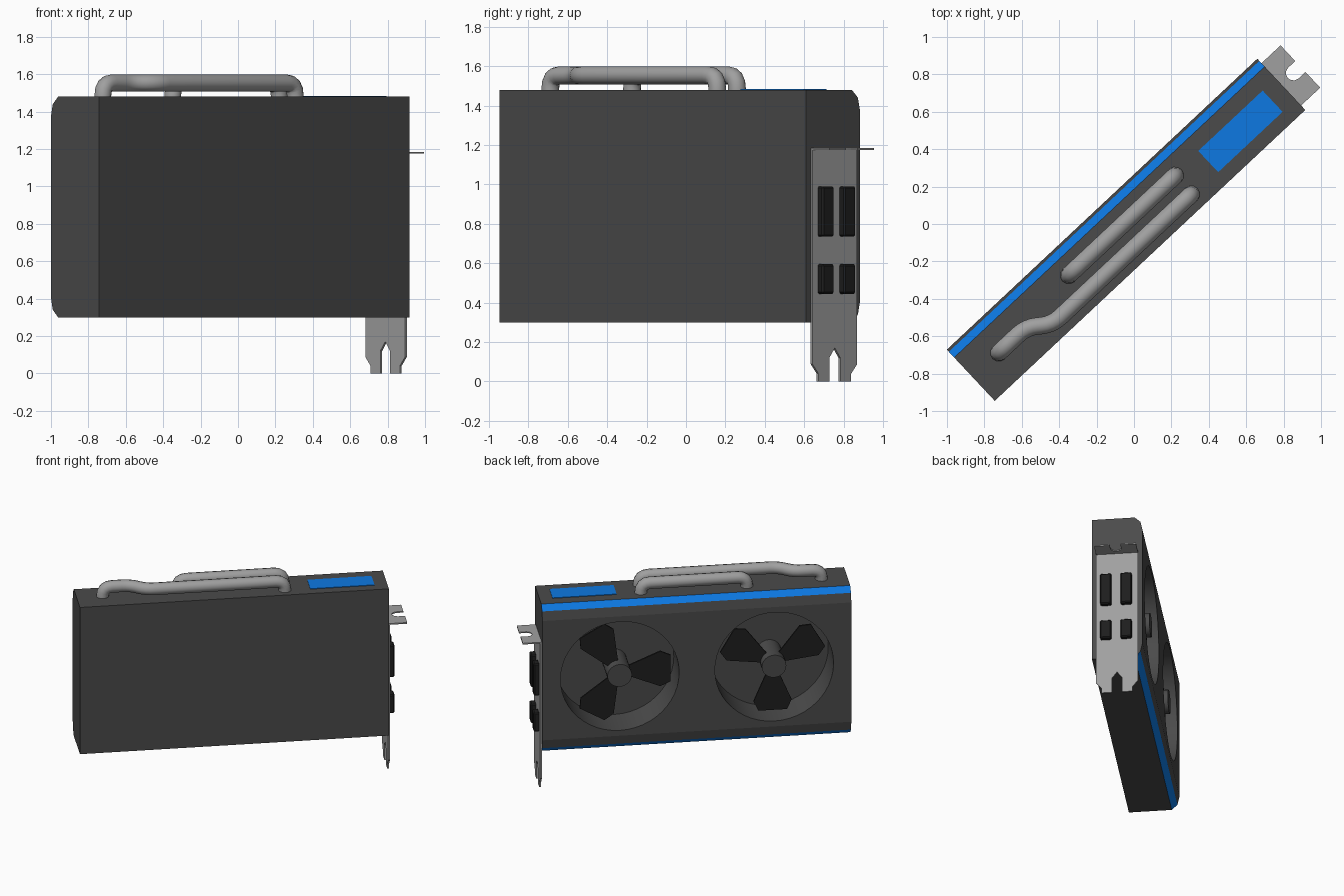
import bpy, bmesh, math
from mathutils import Matrix, Vector

if "Cube" in bpy.data.objects:
    bpy.data.objects.remove(bpy.data.objects["Cube"])

# local frame: x along the card, y towards the fan side, z up
FRAME = Matrix.Translation((-0.0425, -0.031, 0)) @ Matrix.Rotation(math.radians(43.13), 4, 'Z')
MAP = {'xz': lambda a, b, t: (a, t, b),
       'yz': lambda a, b, t: (t, a, b),
       'xy': lambda a, b, t: (a, b, t)}


def material(name, rgb):
    m = bpy.data.materials.new(name)
    m.diffuse_color = (*rgb, 1)
    m.use_nodes = True
    m.node_tree.nodes["Principled BSDF"].inputs["Base Color"].default_value = m.diffuse_color
    return m


DARK = material("dark_grey", (0.07, 0.07, 0.07))
BLUE = material("blue", (0.004, 0.19, 0.76))
METAL = material("light_grey_metal", (0.35, 0.35, 0.35))
BLACK = material("black", (0.013, 0.013, 0.013))


def smooth(obj, degrees):
    bpy.ops.object.select_all(action='DESELECT')
    obj.select_set(True)
    bpy.context.view_layer.objects.active = obj
    bpy.ops.object.shade_smooth_by_angle(angle=math.radians(degrees))


def prism(name, outline, plane, lo, hi, mat):
    """Extrude a 2D outline in the given plane from lo to hi."""
    bm = bmesh.new()
    f = MAP[plane]
    a = [bm.verts.new(f(p, q, lo)) for p, q in outline]
    b = [bm.verts.new(f(p, q, hi)) for p, q in outline]
    bm.faces.new(a)
    bm.faces.new(b[::-1])
    n = len(a)
    for i in range(n):
        j = (i + 1) % n
        bm.faces.new((a[i], b[i], b[j], a[j]))
    bmesh.ops.recalc_face_normals(bm, faces=bm.faces)
    me = bpy.data.meshes.new(name)
    bm.to_mesh(me)
    bm.free()
    me.materials.append(mat)
    obj = bpy.data.objects.new(name, me)
    bpy.context.collection.objects.link(obj)
    obj.matrix_world = FRAME
    return obj


def circle(cx, cy, r, n):
    return [(cx + r * math.cos(2 * math.pi * i / n), cy + r * math.sin(2 * math.pi * i / n))
            for i in range(n)]


def rect(x0, x1, y0, y1):
    return [(x0, y0), (x1, y0), (x1, y1), (x0, y1)]


# shroud: box with two-step chamfers on the fan side, outer step blue
ZC = 0.89
half = [(0.1875, 0.48), (0.172, 0.55), (0.130, 0.59), (-0.1875, 0.59)]
profile = [(y, ZC + z) for y, z in half] + [(y, ZC - z) for y, z in reversed(half)]
body = prism("shroud", profile, 'yz', -1.1375, 1.1375, DARK)
body.data.materials.append(BLUE)
for p in body.data.polygons:
    if p.normal.y > 0.4 and abs(p.normal.z) > 0.5:
        p.material_index = 1

# fan recesses, hubs and blades
FANS = [("left_fan", 0.567, 0), ("right_fan", -0.570, 30)]
FLOOR = -0.09
BLADE = [(0.06, -0.035), (0.31, -0.14), (0.385, -0.105), (0.385, 0.105), (0.31, 0.14), (0.06, 0.035)]
for name, u, start in FANS:
    cutter = prism(name + "_cutter", circle(u, ZC, 0.437, 48), 'xz', FLOOR, 0.4, DARK)
    cutter.hide_render = True
    mod = body.modifiers.new("recess", 'BOOLEAN')
    mod.operation, mod.solver, mod.object = 'DIFFERENCE', 'EXACT', cutter
    bpy.context.view_layer.update()
    bpy.context.view_layer.objects.active = body
    bpy.ops.object.modifier_apply(modifier=mod.name)
    bpy.data.objects.remove(cutter)
    hub = prism(name + "_hub", circle(u, ZC, 0.09, 24), 'xz', FLOOR - 0.01, 0.18, DARK)
    smooth(hub, 30)
    for k in range(3):
        a = math.radians(start + 120 * k)
        pts = [(u - (r * math.cos(a) - w * math.sin(a)), ZC + r * math.sin(a) + w * math.cos(a))
               for r, w in BLADE]
        prism(f"{name}_blade_{k + 1}", pts, 'xz', 0.09, 0.105, BLACK)
smooth(body, 9)

# blue plate on the top
prism("top_plate", rect(0.57, 1.042, -0.112, 0.044), 'xy', 1.478, 1.484, BLUE)

# slot bracket with forked foot
side = [(0.155, 1.185), (0.155, 0.088), (0.114, 0.04), (0.114, 0), (0.038, 0), (0.038, 0.12)]
foot = side + [(0, 0.17)] + [(-y, z) for y, z in reversed(side)]
prism("bracket", foot, 'yz', 1.1365, 1.15, METAL)

# bent screw tab with an open rounded notch
notch = [(1.226 - 0.04 * math.sin(math.radians(t)), 0.04 * math.cos(math.radians(t)))
         for t in range(0, 181, 30)]
tab = [(1.1375, 0.155), (1.277, 0.155), (1.277, 0.04)] + notch + \
      [(1.277, -0.04), (1.277, -0.155), (1.1375, -0.155)]
prism("bracket_tab", tab, 'xy', 1.175, 1.185, METAL)

# video ports
for i, v in enumerate((-0.08, 0.07)):
    for label, z0, z1 in (("tall", 0.735, 0.99), ("short", 0.445, 0.595)):
        port = prism(f"{label}_port_{i + 1}", rect(v - 0.041, v + 0.041, z0, z1), 'yz',
                     1.145, 1.19, BLACK)
        bev = port.modifiers.new("bevel", 'BEVEL')
        bev.width, bev.segments = 0.008, 1


def rounded(points, radii, steps=4):
    """Round the inner corners of a path."""
    pts = [Vector(p) for p in points]
    out = [pts[0]]
    for i in range(1, len(pts) - 1):
        c, d = pts[i], radii[i - 1]
        a = c + (pts[i - 1] - c).normalized() * d
        b = c + (pts[i + 1] - c).normalized() * d
        for s in range(steps + 1):
            t = s / steps
            out.append(a * (1 - t) ** 2 + c * 2 * t * (1 - t) + b * t * t)
    return out + [pts[-1]]


def pipe(name, points, radii):
    cu = bpy.data.curves.new(name, 'CURVE')
    cu.dimensions = '3D'
    cu.bevel_depth, cu.bevel_resolution, cu.use_fill_caps = 0.046, 4, True
    path = rounded(points, radii)
    sp = cu.splines.new('POLY')
    sp.points.add(len(path) - 1)
    for q, p in zip(sp.points, path):
        q.co = (*p, 1)
    cu.materials.append(METAL)
    obj = bpy.data.objects.new(name, cu)
    bpy.context.collection.objects.link(obj)
    obj.matrix_world = FRAME
    bpy.ops.object.select_all(action='DESELECT')
    obj.select_set(True)
    bpy.context.view_layer.objects.active = obj
    bpy.ops.object.convert(target='MESH')
    smooth(bpy.context.view_layer.objects.active, 35)


# heat pipes on the top
T, B = 1.553, 1.46
pipe("long_heat_pipe",
     [(0.384, -0.1, B), (0.384, -0.1, T), (-0.635, -0.1, T),
      (-0.745, -0.015, T), (-0.946, -0.015, T), (-0.946, -0.015, B)],
     [0.068, 0.06, 0.06, 0.068])
pipe("short_heat_pipe",
     [(0.39, 0.032, B), (0.39, 0.032, T), (-0.39, 0.032, T), (-0.39, 0.032, B)],
     [0.068, 0.068])
